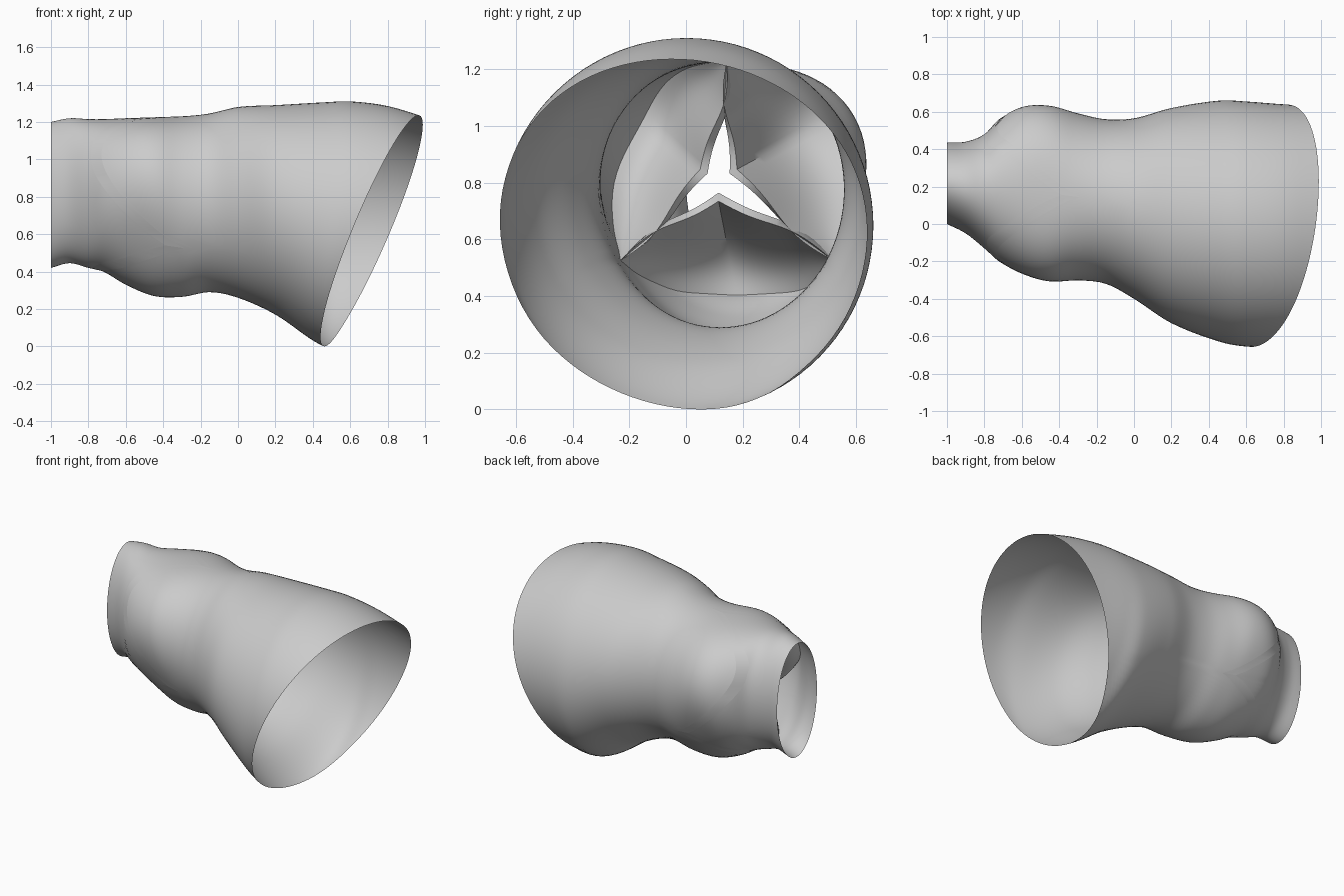
import bpy, bmesh, math
from mathutils import Vector

if "Cube" in bpy.data.objects:
    bpy.data.objects.remove(bpy.data.objects["Cube"])

# Wall outline read along x: x, top z, bottom z, far y, near y
ROWS = [(-1.0, 1.20, .42, .435, 0), (-.9, 1.22, .445, .44, -.05),
        (-.8, 1.215, .42, .48, -.13), (-.72, 1.215, .40, .56, -.20),
        (-.6, 1.22, .33, .62, -.26), (-.45, 1.225, .27, .625, -.30),
        (-.3, 1.23, .265, .59, -.30), (-.15, 1.245, .29, .56, -.32),
        (0, 1.28, .26, .565, -.40), (.2, 1.29, .17, .62, -.53),
        (.46, 1.305, 0, .66, -.63), (.6, 1.31, 0, .655, -.655),
        (.8, 1.285, 0, .64, -.66), (1.02, 1.22, 0, .63, -.66)]
SEG = 96            # steps around the wall, 32 per lobe
LOBE = SEG // 3

mat = bpy.data.materials.new("light_grey")
mat.diffuse_color = (.6, .6, .6, 1)
mat.use_nodes = True
mat.node_tree.nodes["Principled BSDF"].inputs["Base Color"].default_value = mat.diffuse_color


def outline(x, c):
    """Smooth (Hermite) lookup of one outline column."""
    x = min(max(x, ROWS[0][0]), ROWS[-1][0])
    i = max(k for k in range(len(ROWS) - 1) if ROWS[k][0] <= x)

    def slope(k):
        a, b = ROWS[max(k - 1, 0)], ROWS[min(k + 1, len(ROWS) - 1)]
        return (b[c] - a[c]) / (b[0] - a[0])
    p, q = ROWS[i], ROWS[i + 1]
    h = q[0] - p[0]
    t = (x - p[0]) / h
    return ((2*t**3 - 3*t*t + 1) * p[c] + (t**3 - 2*t*t + t) * h * slope(i)
            + (3*t*t - 2*t**3) * q[c] + (t**3 - t*t) * h * slope(i + 1))


def wall(x, a):
    """Point on the vessel wall, with three bulging sinuses."""
    top, bot, far, near = (outline(x, c) for c in (1, 2, 3, 4))
    lobe = .065 * math.exp(-((x + .5) / .22) ** 2)
    rz, ry = (top - bot) / 2, (far - near) / 2
    cz = (top + bot) / 2 + rz * lobe
    k = 1 + lobe * math.cos(3 * (a - math.radians(30)))
    return Vector((x, (far + near) / 2 + ry * k * math.cos(a), cz + rz * k * math.sin(a)))


def angle(j):
    return math.radians(90 + 360 * j / SEG)


def crown(j):
    """Crown shaped seam: x of the sinus edge and of the outflow edge."""
    s = 1 - abs((j % LOBE) / LOBE * 2 - 1)
    x = -.29 - .44 * math.sin(math.pi / 2 * s) ** .85
    return x, x - .055 - .04 * (1 - s)


def rim(a):
    """x where the wall meets the slanted open end."""
    x = .7
    for _ in range(12):
        p = wall(x, a)
        x = .71 + .16 * p.y + .42 * (p.z - .61)
    return x


def make(name, bm):
    me = bpy.data.meshes.new(name)
    bm.to_mesh(me)
    bm.free()
    ob = bpy.data.objects.new(name, me)
    bpy.context.collection.objects.link(ob)
    me.materials.append(mat)
    bpy.ops.object.select_all(action='DESELECT')
    ob.select_set(True)
    bpy.context.view_layer.objects.active = ob
    bpy.ops.object.shade_smooth_by_angle(angle=math.radians(40))
    return ob


def tube(name, start, end, n):
    bm = bmesh.new()
    g = []
    for i in range(n + 1):
        ring = []
        for j in range(SEG):
            x0, x1 = start[j], end[j]
            ring.append(bm.verts.new(wall(x0 + (x1 - x0) * i / n, angle(j))))
        g.append(ring)
    for i in range(n):
        for j in range(SEG):
            k = (j + 1) % SEG
            bm.faces.new((g[i][j], g[i][k], g[i + 1][k], g[i + 1][j]))
    make(name, bm)


# Aorta with sinuses, and outflow tract below the seam
tube("aorta_wall", [crown(j)[0] for j in range(SEG)],
     [rim(angle(j)) for j in range(SEG)], 48)
tube("outflow_wall", [-1] * SEG, [crown(j)[1] for j in range(SEG)], 20)


def leaflet(name, first):
    """Thick cusp: two sheets from the seam to the free edge."""
    n = 16
    mid = angle(first + LOBE / 2)
    out = Vector((0, math.cos(mid), math.sin(mid)))
    centre = Vector((-.38, .115, .81))
    bm = bmesh.new()
    sheets = []
    for side in (0, 1):
        g = []
        for j in range(LOBE + 1):
            u = abs(j / LOBE * 2 - 1)
            jj = first + j
            root = wall(crown(jj)[side], angle(jj))
            post_j = first if j < LOBE / 2 else first + LOBE
            post = wall(crown(post_j)[side], angle(post_j))
            tip = centre + out * (.075 if side == 0 else .045)
            free = tip.lerp(post, u) - out * .02 * math.sin(math.pi * u)
            # scalloped ripple of the free edge
            free += out * .012 * math.sin(2 * math.pi * u)
            col = []
            for i in range(n + 1):
                v = i / n
                p = root.lerp(free, v)
                p.x -= .11 * math.sin(math.pi * v) * (1 - u * u)
                col.append(bm.verts.new(p))
            g.append(col)
        sheets.append(g)
    a, b = sheets
    for j in range(LOBE):
        for i in range(n):
            for g in sheets:
                bm.faces.new((g[j][i], g[j + 1][i], g[j + 1][i + 1], g[j][i + 1]))
        for i in (0, n):     # seam strip and free edge
            bm.faces.new((a[j][i], b[j][i], b[j + 1][i], a[j + 1][i]))
    bmesh.ops.remove_doubles(bm, verts=bm.verts, dist=.0005)
    bmesh.ops.recalc_face_normals(bm, faces=bm.faces)
    make(name, bm)


for k, label in enumerate(("front", "bottom", "back")):
    leaflet("leaflet_" + label, k * LOBE)
